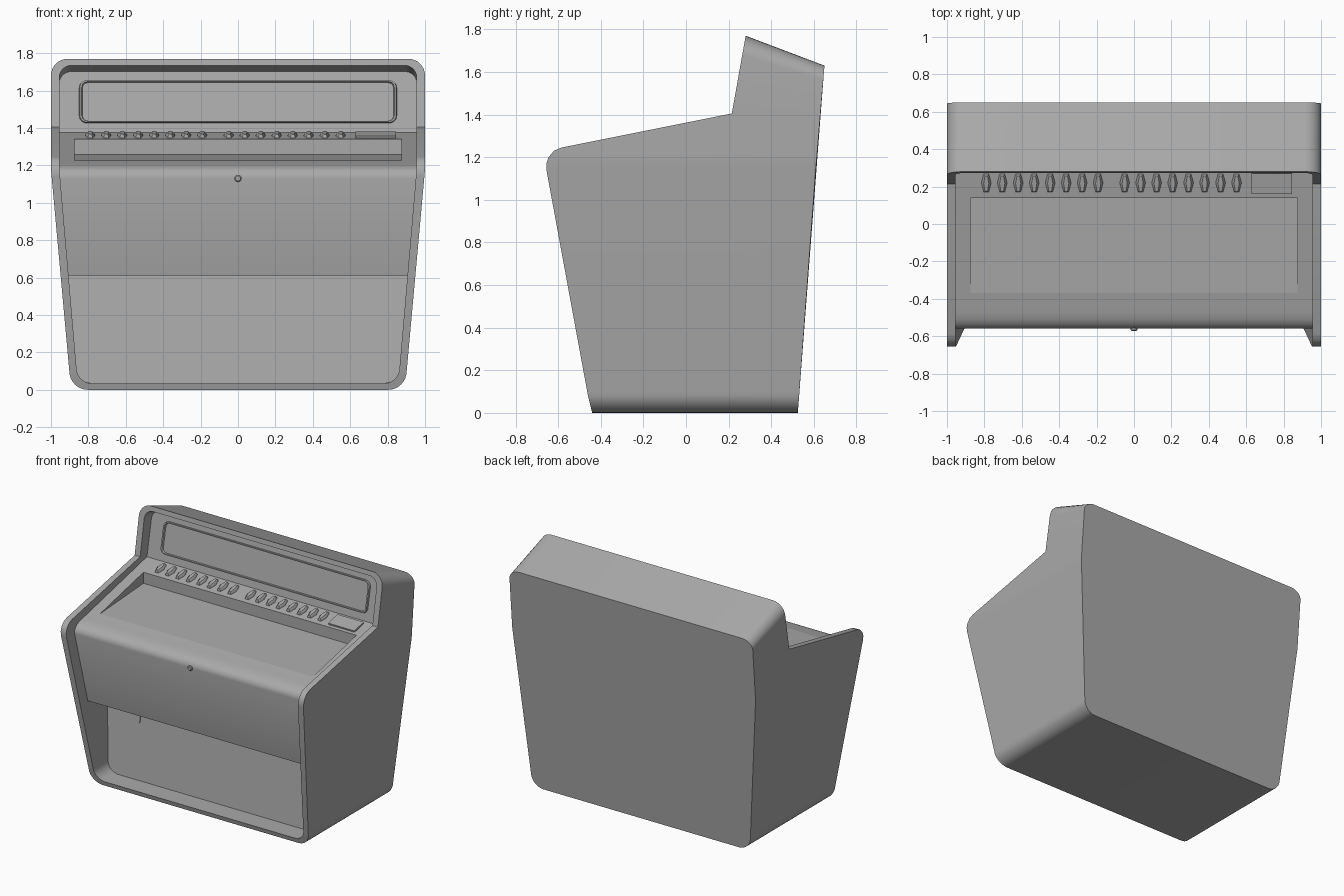
import bpy, bmesh, math
from mathutils import Matrix, Vector

cube = bpy.data.objects.get("Cube")
if cube:
    bpy.data.objects.remove(cube, do_unlink=True)

grey = bpy.data.materials.new("cabinet_grey")
grey.use_nodes = True
grey.diffuse_color = (0.4, 0.4, 0.4, 1)
grey.node_tree.nodes["Principled BSDF"].inputs["Base Color"].default_value = (0.4, 0.4, 0.4, 1)


def finish(name, bm):
    bmesh.ops.remove_doubles(bm, verts=bm.verts, dist=1e-5)
    bmesh.ops.recalc_face_normals(bm, faces=bm.faces)
    mesh = bpy.data.meshes.new(name)
    bm.to_mesh(mesh)
    bm.free()
    mesh.materials.append(grey)
    ob = bpy.data.objects.new(name, mesh)
    bpy.context.collection.objects.link(ob)
    bpy.ops.object.select_all(action='DESELECT')
    ob.select_set(True)
    bpy.context.view_layer.objects.active = ob
    bpy.ops.object.shade_smooth_by_angle(angle=math.radians(30))
    return ob


def loft(name, rings, matrix=Matrix()):
    """Skin a list of equal-length rings and cap both ends."""
    bm = bmesh.new()
    rows = [[bm.verts.new(matrix @ Vector(p)) for p in ring] for ring in rings]
    n = len(rows[0])
    for a, b in zip(rows, rows[1:]):
        for i in range(n):
            j = (i + 1) % n
            bm.faces.new((a[i], a[j], b[j], b[i]))
    bm.faces.new(rows[0])
    bm.faces.new(rows[-1])
    return finish(name, bm)


def interp(table, v):
    """Piecewise linear lookup in (key, value) pairs."""
    if v <= table[0][0]:
        return table[0][1]
    for (a, fa), (b, fb) in zip(table, table[1:]):
        if v <= b:
            return fa + (fb - fa) * (v - a) / max(b - a, 1e-9)
    return table[-1][1]


def arc(cx, cz, rx, rz, start, n=8):
    return [(cx + rx * math.cos(math.radians(start + 90 * i / n)),
             cz + rz * math.sin(math.radians(start + 90 * i / n))) for i in range(n + 1)]


# Front and back edges of the cabinet sides, as depth by height
FRONT = [(0, -0.44), (0.08, -0.46), (1.14, -0.655), (1.17, -0.655), (1.2, -0.645),
         (1.23, -0.62), (1.245, -0.585), (1.405, 0.215), (1.77, 0.28)]
BACK = [(0, 0.525), (1.1, 0.605), (1.63, 0.65)]


def half_outline(inset, floor, top, low_r, top_r):
    """Right half of the cabinet outline as (x, z), bottom to top."""
    low_x = 0.902 - inset * 0.85
    side = 1.0 - inset
    pts = arc(low_x - low_r, floor + low_r, low_r, low_r, -90)
    z0 = floor + low_r
    for z in (1.14, 1.17, 1.2, 1.23, 1.245, 1.405):
        pts.append((low_x + (side - low_x) * min(1, (z - z0) / (1.18 - z0)), z))
    return pts + arc(side - top_r, top - top_r, top_r, top_r, 0)


def ring(half, back=False, depth=0.0):
    right = []
    for x, z in half:
        if back:
            zb = z if z < 1.2 else 1.2 + (z - 1.2) * 0.754
            right.append((x, interp(BACK, zb) - depth, zb))
        else:
            right.append((x, interp(FRONT, z), z))
    return right + [(-x, y, z) for x, y, z in reversed(right)]


# Hollow outer shell with a thick rim
outer = half_outline(0, 0, 1.77, 0.1, 0.09)
inner = half_outline(0.045, 0.033, 1.735, 0.085, 0.065)
loft("cabinet_shell", [ring(inner, True, 0.03), ring(inner), ring(outer), ring(outer, True)])

INNER_WIDTH = [(z, x) for x, z in inner]


def width(z):
    return interp(INNER_WIDTH, z) + 0.004


def strip(name, profile, shift=0.0):
    """Full-width panel following a (y, z) profile between the side walls."""
    bm = bmesh.new()
    rows = [[bm.verts.new((s * width(z + shift), y, z)) for s in (-1, 1)] for y, z in profile]
    for a, b in zip(rows, rows[1:]):
        bm.faces.new((a[0], a[1], b[1], b[0]))
    return finish(name, bm)


def along(p, q, n):
    return [(p[0] + (q[0] - p[0]) * i / n, p[1] + (q[1] - p[1]) * i / n) for i in range(n + 1)]


# Recessed kick panel, then overhanging front with a rounded nose
LOW, HIGH = (-0.30, 0.033), (-0.24, 0.61)
strip("kick_panel", along(LOW, HIGH, 50))
strip("front_panel", [HIGH, (-0.47, 0.61), (-0.56, 1.13), (-0.556, 1.155), (-0.54, 1.177),
                      (-0.51, 1.194), (-0.47, 1.205), (-0.42, 1.215)])

# Sloping deck with a wedge-shaped well
DECK_A, DECK_B = (-0.42, 1.215), (0.295, 1.375)
SLOPE = (DECK_B[1] - DECK_A[1]) / (DECK_B[0] - DECK_A[0])


def deck_z(y):
    return DECK_A[1] + SLOPE * (y - DECK_A[0])


WELL_X, WELL_FRONT, WELL_BACK, WELL_Z = 0.875, -0.37, 0.14, 1.258
bm = bmesh.new()


def face(*pts):
    bm.faces.new([bm.verts.new(p) for p in pts])


def deck_patch(x0, x1, y0, y1):
    face((x0, y0, deck_z(y0)), (x1, y0, deck_z(y0)), (x1, y1, deck_z(y1)), (x0, y1, deck_z(y1)))


edge = width(1.3)
deck_patch(-edge, edge, DECK_A[0], WELL_FRONT)
deck_patch(-edge, edge, WELL_BACK, DECK_B[0])
for s in (-1, 1):
    deck_patch(s * edge, s * WELL_X, WELL_FRONT, WELL_BACK)
    face((s * WELL_X, WELL_FRONT, deck_z(WELL_FRONT)), (s * WELL_X, WELL_BACK, WELL_Z),
         (s * WELL_X, WELL_BACK, deck_z(WELL_BACK)))
face(*[(s * WELL_X, y, z) for s, y, z in (
    (-1, WELL_FRONT, deck_z(WELL_FRONT)), (1, WELL_FRONT, deck_z(WELL_FRONT)),
    (1, WELL_BACK, WELL_Z), (-1, WELL_BACK, WELL_Z))])
face(*[(s * WELL_X, WELL_BACK, z) for s, z in (
    (-1, WELL_Z), (1, WELL_Z), (1, deck_z(WELL_BACK)), (-1, deck_z(WELL_BACK)))])
finish("deck", bm)

# Leaning display panel under the hood
DISP_TOP = (0.362, 1.71)
strip("display_panel", along(DECK_B, DISP_TOP, 40), 0.03)


def on_panel(x, a, b, z):
    """Frame lying on a sloped panel: local y runs up it, local z points out."""
    y = a[0] + (b[0] - a[0]) * (z - a[1]) / (b[1] - a[1])
    tilt = math.atan2(b[1] - a[1], b[0] - a[0])
    return Matrix.Translation((x, y, z)) @ Matrix.Rotation(tilt, 4, 'X')


def rounded(hx, hy, r, z):
    corners = [(1, 1, 0), (-1, 1, 90), (-1, -1, 180), (1, -1, 270)]
    return [(x, y, z) for sx, sy, a in corners
            for x, y in arc(sx * (hx - r), sy * (hy - r), r, r, a, 5)]


# Display bezel with a sunken screen
loft("display_screen", [rounded(0.85, 0.117, 0.04, -0.005), rounded(0.846, 0.114, 0.038, 0.014),
                        rounded(0.836, 0.107, 0.032, 0.014), rounded(0.832, 0.104, 0.03, 0.001)],
     on_panel(0, DECK_B, DISP_TOP, 1.54))


# Two banks of eight pointed keys
def key_ring(end, mid, length, z):
    return [(end, length, z), (-end, length, z), (-mid, 0, z),
            (-end, -length, z), (end, -length, z), (mid, 0, z)]


for bank, start in (("left", -0.05), ("right", -0.79)):
    for i in range(8):
        loft(f"key_{bank}_{i + 1}",
             [key_ring(0.014, 0.027, 0.05, -0.004), key_ring(0.012, 0.025, 0.048, 0.008),
              key_ring(0.007, 0.014, 0.042, 0.018)],
             on_panel(start + i * 0.0855, DECK_A, DECK_B, deck_z(0.22)))


def plate(name, hx, hy, height, matrix):
    loft(name, [rounded(hx, hy, 0.003, -0.003), rounded(hx, hy, 0.003, height)], matrix)


# Deck plate beside the keys and small plate on the kick panel
plate("deck_plate", 0.108, 0.056, 0.012, on_panel(0.737, DECK_A, DECK_B, deck_z(0.217)))
plate("kick_plate", 0.088, 0.036, 0.006, on_panel(-0.712, LOW, HIGH, 0.476))


# Small round lock on the nose
def circle(r, y):
    return [(r * math.cos(i * math.tau / 20), y, 1.13 + r * math.sin(i * math.tau / 20))
            for i in range(20)]


loft("front_lock", [circle(0.018, -0.54), circle(0.018, -0.566), circle(0.013, -0.572)])
